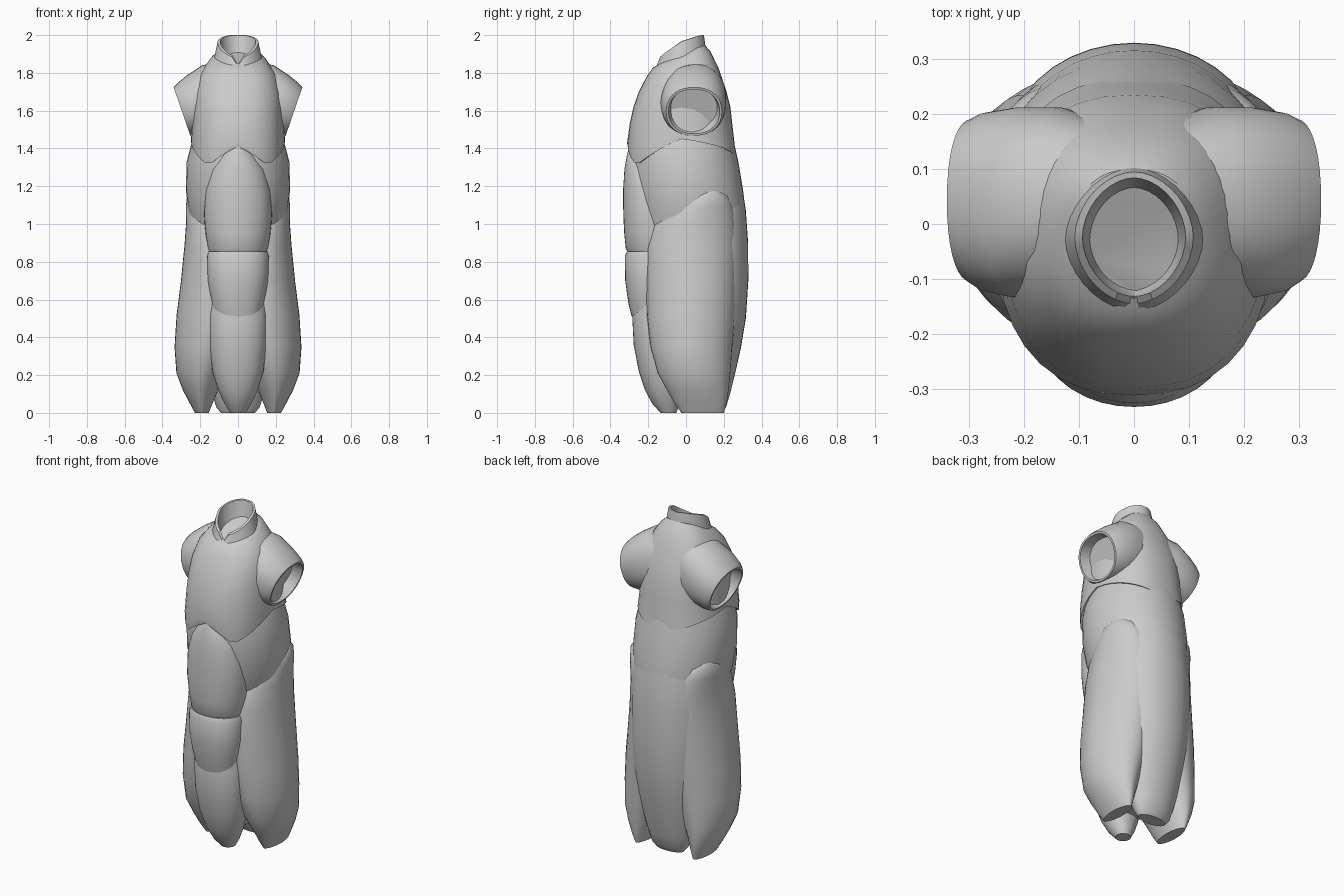
import bpy, bmesh, math
from mathutils import Matrix, Vector


def table(pairs, a):
    # linear interpolation of (angle, value) pairs
    for (a0, v0), (a1, v1) in zip(pairs, pairs[1:]):
        if a <= a1:
            return v0 + (v1 - v0) * (a - a0) / (a1 - a0)
    return pairs[-1][1]


def loft(name, rings, e=2.0, edge=None, n=36, mirror=False, matrix=None):
    # ring = z, x_min, x_max, y_front, y_back, [slope in y, amount of edge wave]
    bm = bmesh.new()
    loops = []
    for r in rings:
        z, x0, x1, y0, y1 = r[:5]
        slope, wave = (list(r[5:]) + [0, 0])[:2]
        loop = []
        for i in range(n):
            t = 2 * math.pi * i / n
            s, c = math.sin(t), -math.cos(t)
            px = math.copysign(abs(s) ** (2 / e), s)
            py = math.copysign(abs(c) ** (2 / e), c)
            dz = slope * py * (y1 - y0) / 2
            if wave:
                a = math.degrees(min(t, 2 * math.pi - t))
                dz += wave * table(edge, a)
            loop.append(bm.verts.new(((x0 + x1) / 2 + px * (x1 - x0) / 2,
                                      (y0 + y1) / 2 + py * (y1 - y0) / 2, z + dz)))
        loops.append(loop)
    for a, b in zip(loops, loops[1:]):
        for i in range(n):
            j = (i + 1) % n
            bm.faces.new((a[i], a[j], b[j], b[i]))
    bm.faces.new(loops[0])
    bm.faces.new(loops[-1])
    if matrix:
        bm.transform(matrix)
    if mirror:
        geo = bm.verts[:] + bm.edges[:] + bm.faces[:]
        copy = bmesh.ops.duplicate(bm, geom=geo)["geom"]
        for v in copy:
            if isinstance(v, bmesh.types.BMVert):
                v.co.x = -v.co.x
    bmesh.ops.recalc_face_normals(bm, faces=bm.faces[:])
    me = bpy.data.meshes.new(name)
    bm.to_mesh(me)
    bm.free()
    ob = bpy.data.objects.new(name, me)
    bpy.context.collection.objects.link(ob)
    bpy.ops.object.select_all(action='DESELECT')
    ob.select_set(True)
    bpy.context.view_layer.objects.active = ob
    bpy.ops.object.shade_smooth_by_angle(angle=math.radians(35))
    return ob


def sym(z, w, y0, y1, *more):
    return (z, -w, w, y0, y1, *more)


# Chest with neck cavity and a scalloped lower edge
loft("chest", [
    sym(1.69, .065, -.10, .04), sym(1.90, .09, -.135, .075, .45),
    sym(1.895, .112, -.15, .10, .42), sym(1.87, .145, -.175, .13, .28),
    sym(1.80, .20, -.208, .175, .1), sym(1.70, .23, -.25, .215),
    sym(1.62, .24, -.278, .235), sym(1.53, .243, -.298, .245),
    sym(1.38, .25, -.312, .26, 0, .5), sym(1.31, .25, -.307, .265, 0, 1),
    sym(1.32, .22, -.27, .23, 0, 1)], e=2.35,
    edge=[(0, .10), (35, 0), (60, .06), (90, .14), (130, .1), (180, .04)])

# Standing collar, high at the back and dipping to a notch at the front
loft("collar", [
    sym(1.86, .09, -.13, .07, .5), sym(1.87, .128, -.165, .105, .4),
    sym(1.935, .108, -.145, .095, .53, 1), sym(1.938, .094, -.132, .084, .54, 1),
    sym(1.84, .078, -.118, .06, .4), sym(1.72, .045, -.08, .02)], e=1.85,
    edge=[(0, -.035), (20, .01), (90, .03), (140, .012), (180, 0)])

# Shoulder stubs with recessed ends
tilt = Matrix.Translation(Vector((.297, 0.04, 1.597))) @ Matrix.Rotation(math.radians(109), 4, 'Y')
loft("shoulder_stubs", [
    (-.28, -.18, .12, -.12, .14), (-.18, -.195, .155, -.165, .172),
    (-.09, -.172, .155, -.175, .172), (-.03, -.15, .147, -.163, .163),
    (0, -.134, .137, -.145, .15), (0, -.122, .126, -.133, .138),
    (-.06, -.105, .108, -.12, .125)], e=2.2, mirror=True, matrix=tilt)

# Waist and inner core
loft("waist", [
    sym(1.60, .18, -.22, .22), sym(1.45, .24, -.28, .25),
    sym(1.33, .272, -.288, .277), sym(1.18, .276, -.285, .302),
    sym(1.05, .26, -.265, .318), sym(.95, .23, -.24, .315),
    sym(.80, .20, -.2, .30), sym(.40, .19, -.17, .25),
    sym(.20, .14, -.12, .17), sym(.12, .10, -.08, .12)], e=2.05)

# Belly panel
loft("belly_panel", [
    sym(1.415, .02, -.298, -.20), sym(1.37, .085, -.312, -.15),
    sym(1.29, .14, -.326, -.1), sym(1.18, .172, -.333, -.06),
    sym(1.05, .18, -.332, -.04), sym(.95, .172, -.327, -.03),
    sym(.87, .16, -.319, -.03), sym(.845, .152, -.305, -.03)], e=2.05)

# Middle apron panel with a curved hem
hem = [(0, 0), (30, .01), (60, .04), (90, .09), (180, .1)]
loft("middle_apron", [
    sym(.855, .157, -.312, -.05), sym(.83, .164, -.324, -.05),
    sym(.70, .161, -.322, -.05), sym(.58, .15, -.305, -.05, 0, .7),
    sym(.51, .14, -.288, -.05, 0, 1), sym(.52, .11, -.25, -.06, 0, 1)],
    e=2.2, edge=hem)

# Lower apron petal
loft("front_petal", [
    sym(.66, .14, -.26, -.04), sym(.52, .155, -.285, -.04),
    sym(.36, .152, -.277, -.03), sym(.22, .135, -.25, -.03),
    sym(.12, .105, -.217, -.03), sym(.05, .072, -.18, -.035),
    sym(0, .042, -.135, -.05)], e=2.1)

# Side skirt petals
loft("side_petals", [
    (1.175, .16, .25, .06, .18), (1.15, .09, .270, -.02, .22),
    (1.09, .03, .276, -.11, .25), (1.00, .0, .275, -.175, .265),
    (.88, -.02, .284, -.205, .268), (.70, -.03, .302, -.21, .268),
    (.52, -.03, .325, -.207, .26), (.35, .0, .336, -.188, .245),
    (.21, .06, .326, -.15, .235), (.12, .105, .292, -.10, .225),
    (.05, .135, .255, -.06, .215), (0, .155, .228, -.025, .20)],
    e=1.85, mirror=True)

# Back petal running up into the waist
loft("back_petal", [
    sym(1.25, .17, .0, .285), sym(1.08, .22, -.04, .316),
    sym(.90, .23, -.05, .329), sym(.70, .23, -.05, .330),
    sym(.50, .222, -.04, .317), sym(.34, .20, -.02, .29),
    sym(.20, .17, .02, .258), sym(.10, .138, .06, .233),
    sym(.03, .115, .09, .212), sym(0, .09, .11, .19)], e=2.0)
